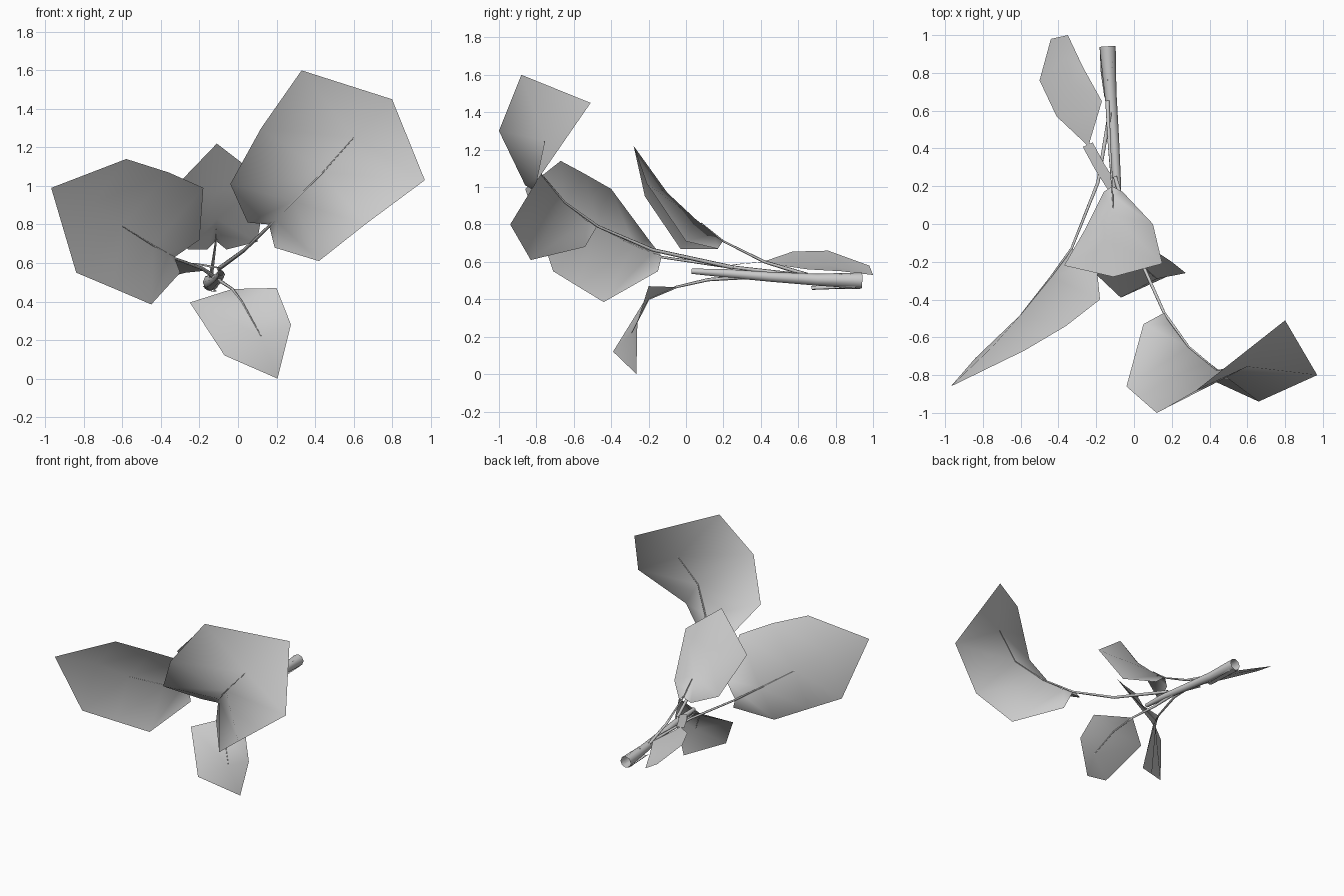
import bpy, bmesh, math
from mathutils import Vector

if "Cube" in bpy.data.objects:
    bpy.data.objects.remove(bpy.data.objects["Cube"])


def finish(name, bm):
    me = bpy.data.meshes.new(name)
    bm.to_mesh(me)
    bm.free()
    for p in me.polygons:
        p.use_smooth = True
    ob = bpy.data.objects.new(name, me)
    bpy.context.collection.objects.link(ob)
    return ob


def leaf(name, base, rows, tip):
    """Cupped leaf blade: each row is left edge, midrib, right edge."""
    bm = bmesh.new()
    b, t = bm.verts.new(base), bm.verts.new(tip)
    grid = [[bm.verts.new(p) for p in row] for row in rows]
    for i in (0, 1):
        bm.faces.new((b, grid[0][i + 1], grid[0][i]))
        for r0, r1 in zip(grid, grid[1:]):
            bm.faces.new((r0[i], r0[i + 1], r1[i + 1], r1[i]))
        bm.faces.new((grid[-1][i], grid[-1][i + 1], t))
    return finish(name, bm)


def tube(name, pts, radii, sides=6, arc=(0, 1)):
    """Open tube along a path; arc below a full turn gives a partial shell."""
    bm = bmesh.new()
    pts = [Vector(p) for p in pts]
    full = arc == (0, 1)
    n = sides if full else sides + 1
    rings = []
    for i, p in enumerate(pts):
        d = (pts[min(i + 1, len(pts) - 1)] - pts[max(i - 1, 0)]).normalized()
        u = d.cross(Vector((0, 0, 1))).normalized()
        v = u.cross(d)
        ring = []
        for k in range(n):
            a = 2 * math.pi * (arc[0] + (arc[1] - arc[0]) * k / sides)
            ring.append(bm.verts.new(p + radii[i] * (u * math.cos(a) + v * math.sin(a))))
        rings.append(ring)
    for r0, r1 in zip(rings, rings[1:]):
        for k in range(sides):
            j = (k + 1) % n
            bm.faces.new((r0[k], r0[j], r1[j], r1[k]))
    return finish(name, bm)


# Main stem, open at the cut end
tube("stem", [(-.14, .94, .5), (-.125, .7, .505), (-.105, .45, .52), (-.09, .2, .54), (-.09, .03, .55)],
     [.043, .032, .026, .022, .014], 8)

# Large left leaf
leaf("left_leaf", (-.33, -.13, .63), [
    [(-.2, -.2, .72), (-.36, -.18, .65), (-.3, -.15, .55)],
    [(-.18, -.4, .99), (-.44, -.28, .69), (-.45, -.44, .385)],
    [(-.36, -.54, 1.07), (-.6, -.48, .79), (-.65, -.58, .47)],
    [(-.58, -.67, 1.14), (-.75, -.65, .91), (-.84, -.71, .55)]], (-.97, -.86, .99))

# Large right leaf
leaf("right_leaf", (.16, -.47, .8), [
    [(.05, -.53, .81), (.2, -.53, .82), (.19, -.54, .68)],
    [(-.04, -.86, 1.01), (.29, -.65, .92), (.42, -.83, .61)],
    [(.12, -1, 1.3), (.44, -.775, 1.07), (.66, -.94, .8)],
    [(.33, -.88, 1.6), (.6, -.755, 1.25), (.97, -.8, 1.03)]], (.8, -.51, 1.45))

# Upright middle leaf
leaf("middle_leaf", (-.115, .2, .715), [
    [(-.16, .17, .67), (-.115, .15, .75), (-.06, .17, .67)],
    [(-.26, -.03, .67), (-.11, .05, .83), (.1, 0, .71)],
    [(-.37, -.22, .95), (-.11, -.1, .97), (.15, -.21, 1.02)]], (-.11, -.28, 1.22))

# Hanging lower leaf
leaf("lower_leaf", (-.03, -.05, .465), [
    [(-.25, -.22, .395), (.02, -.2, .4), (.2, -.2, .47)],
    [(-.07, -.39, .12), (.12, -.29, .22), (.275, -.26, .28)]], (.205, -.265, 0))

# Flat back leaf
leaf("back_leaf", (-.24, .41, .6), [
    [(-.41, .57, .655), (-.28, .56, .6), (-.23, .45, .59)],
    [(-.5, .76, .66), (-.33, .75, .585), (-.17, .65, .56)],
    [(-.44, .98, .58), (-.36, .88, .56), (-.27, .83, .55)]], (-.35, 1, .53))

# Leaf stalks running on into the midribs
stalks = {
    "left_stalk": [(-.125, .6, .53), (-.19, .22, .575), (-.33, -.13, .625), (-.44, -.28, .69), (-.6, -.48, .79)],
    "right_stalk": [(-.1, .25, .57), (.03, -.18, .665), (.16, -.47, .79), (.29, -.65, .92), (.44, -.775, 1.07),
                    (.6, -.755, 1.25)],
    "middle_stalk": [(-.14, .65, .53), (-.13, .42, .6), (-.115, .2, .71), (-.11, .08, .81)],
    "lower_stalk": [(-.1, .35, .52), (-.09, .12, .505), (-.03, -.05, .466), (.02, -.2, .4), (.12, -.29, .22)],
}
for name, pts in stalks.items():
    n = len(pts)
    tube(name, pts, [.012 - .01 * i / (n - 1) for i in range(n)], 5)

# Broad winged stalk of the back leaf
bm = bmesh.new()
edge = [[bm.verts.new((x + s * .026, y + s * .012, z)) for s in (-1, 1)]
        for x, y, z in ((-.11, .19, .575), (-.18, .3, .59), (-.245, .42, .6))]
for a, b in zip(edge, edge[1:]):
    bm.faces.new((a[0], a[1], b[1], b[0]))
finish("back_stalk", bm)

# Papery sheaths round the cut end of the stem
tube("lower_sheath", [(-.14, .93, .5), (-.135, .8, .5), (-.125, .67, .485)], [.046, .045, .035], 4, (.68, .93))
tube("side_sheath", [(-.15, .91, .5), (-.155, .83, .505), (-.165, .76, .52)], [.05, .05, .03], 4, (.4, .66))
